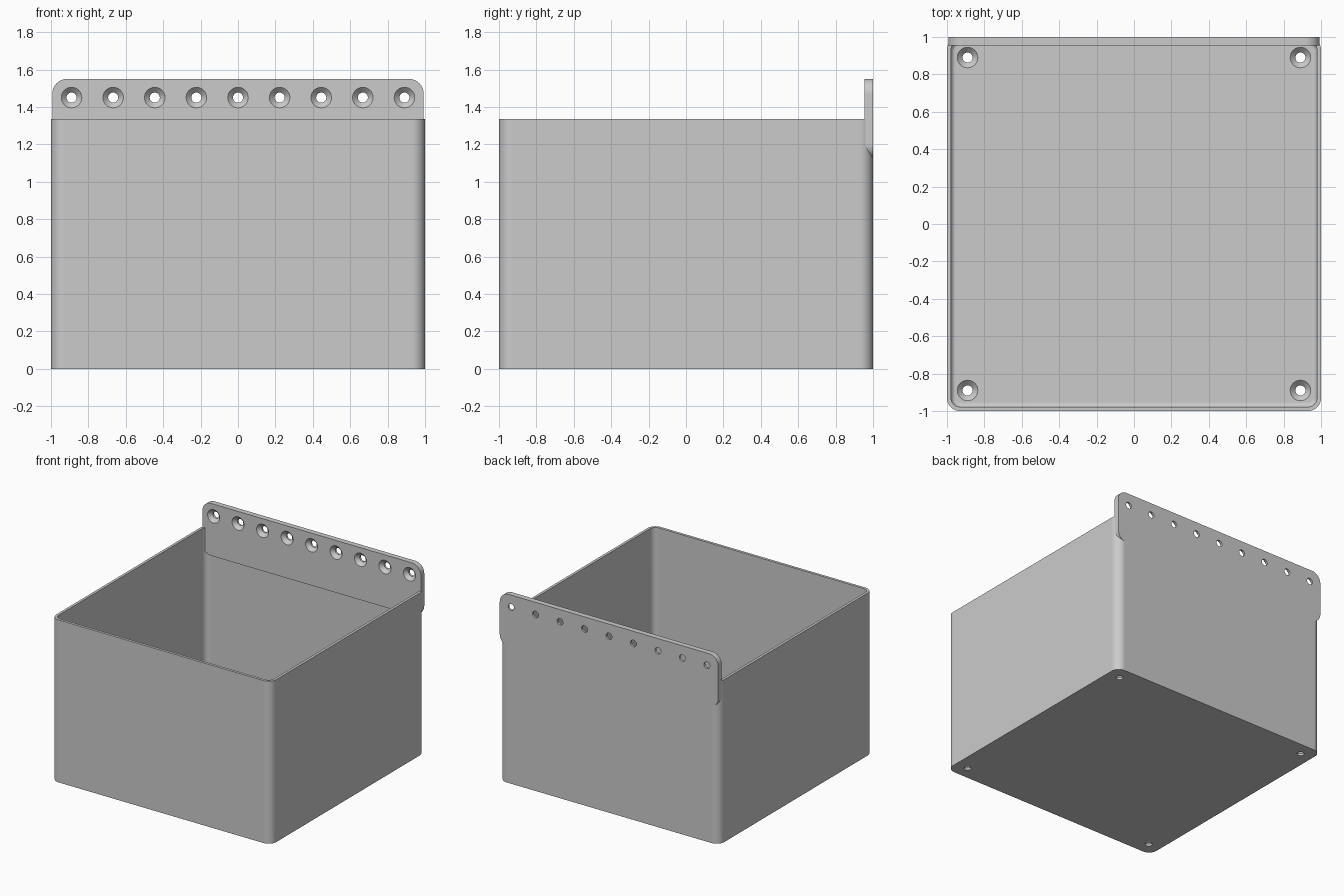
import bpy, bmesh
from math import sin, cos, pi
from mathutils import Matrix, Vector

default = bpy.data.objects.get("Cube")
if default:
    bpy.data.objects.remove(default, do_unlink=True)

HEIGHT = 1.335       # rim of the bin
WALL = 0.022
FLOOR = 0.045
CORNER = 0.07
PLATE = 0.045        # thickness of the mounting plate

grey = bpy.data.materials.new("light_grey")
grey.use_nodes = True
grey.diffuse_color = (0.6, 0.6, 0.6, 1)
grey.node_tree.nodes["Principled BSDF"].inputs["Base Color"].default_value = (0.6, 0.6, 0.6, 1)


def rounded_rect(half_w, half_h, radius, steps=8):
    """Counter-clockwise outline with rounded corners."""
    points = []
    for i, (sx, sy) in enumerate([(1, 1), (-1, 1), (-1, -1), (1, -1)]):
        for k in range(steps + 1):
            a = (i + k / steps) * pi / 2
            points.append((sx * (half_w - radius) + radius * cos(a),
                           sy * (half_h - radius) + radius * sin(a)))
    return points


def loft(bm, rings):
    """Skin a stack of equal-length rings and cap both ends."""
    loops = [[bm.verts.new(p) for p in ring] for ring in rings]
    for a, b in zip(loops, loops[1:]):
        for i in range(len(a)):
            j = (i + 1) % len(a)
            bm.faces.new((a[i], a[j], b[j], b[i]))
    bm.faces.new(loops[0][::-1])
    bm.faces.new(loops[-1])


def make_object(name, bm):
    bmesh.ops.recalc_face_normals(bm, faces=bm.faces)
    mesh = bpy.data.meshes.new(name)
    bm.to_mesh(mesh)
    bm.free()
    mesh.materials.append(grey)
    obj = bpy.data.objects.new(name, mesh)
    bpy.context.collection.objects.link(obj)
    return obj


def drill(obj, matrices):
    """Cut countersunk holes; local z = 0 is the wide surface, facing +z."""
    bm = bmesh.new()
    for m in matrices:
        sections = [(-0.1, 0.027), (-0.028, 0.027), (0, 0.055), (0.02, 0.055)]
        loft(bm, [[m @ Vector((r * cos(k * pi / 16), r * sin(k * pi / 16), z))
                   for k in range(32)] for z, r in sections])
    cutter = make_object("hole_cutter", bm)
    cutter.hide_render = True
    mod = obj.modifiers.new("holes", 'BOOLEAN')
    mod.operation = 'DIFFERENCE'
    mod.solver = 'EXACT'
    mod.object = cutter
    bpy.context.view_layer.objects.active = obj
    bpy.ops.object.modifier_apply(modifier=mod.name)
    bpy.data.objects.remove(cutter, do_unlink=True)


def finish(obj):
    bpy.ops.object.select_all(action='DESELECT')
    obj.select_set(True)
    bpy.context.view_layer.objects.active = obj
    bpy.ops.object.shade_smooth_by_angle()
    weighted = obj.modifiers.new("flat_sides", 'WEIGHTED_NORMAL')
    weighted.keep_sharp = True


# Bin: outer shell, rim, inner shell and a small fillet down to the floor
sections = [(0, 0), (0, HEIGHT), (WALL, HEIGHT)]
FILLET = 0.024
for k in range(5):
    a = k / 4 * pi / 2
    sections.append((WALL + FILLET * (1 - cos(a)), FLOOR + FILLET * (1 - sin(a))))
bm = bmesh.new()
loft(bm, [[(x, y, z) for x, y in rounded_rect(1 - d, 1 - d, CORNER - d)]
          for d, z in sections])
bin_body = make_object("bin", bm)
drill(bin_body, [Matrix.Translation((x, y, FLOOR))
                 for x in (-0.89, 0.89) for y in (-0.89, 0.89)])
finish(bin_body)

# Mounting plate along the back rim, with a row of screw holes
bm = bmesh.new()
loft(bm, [[(x, y, z + HEIGHT) for x, z in rounded_rect(0.993, 0.215, 0.08)]
          for y in (1 - PLATE, 1)])
plate = make_object("mounting_plate", bm)
drill(plate, [Matrix.Translation((0.2225 * i, 1 - PLATE, 1.45)) @ Matrix.Rotation(pi / 2, 4, 'X')
              for i in range(-4, 5)])
finish(plate)
